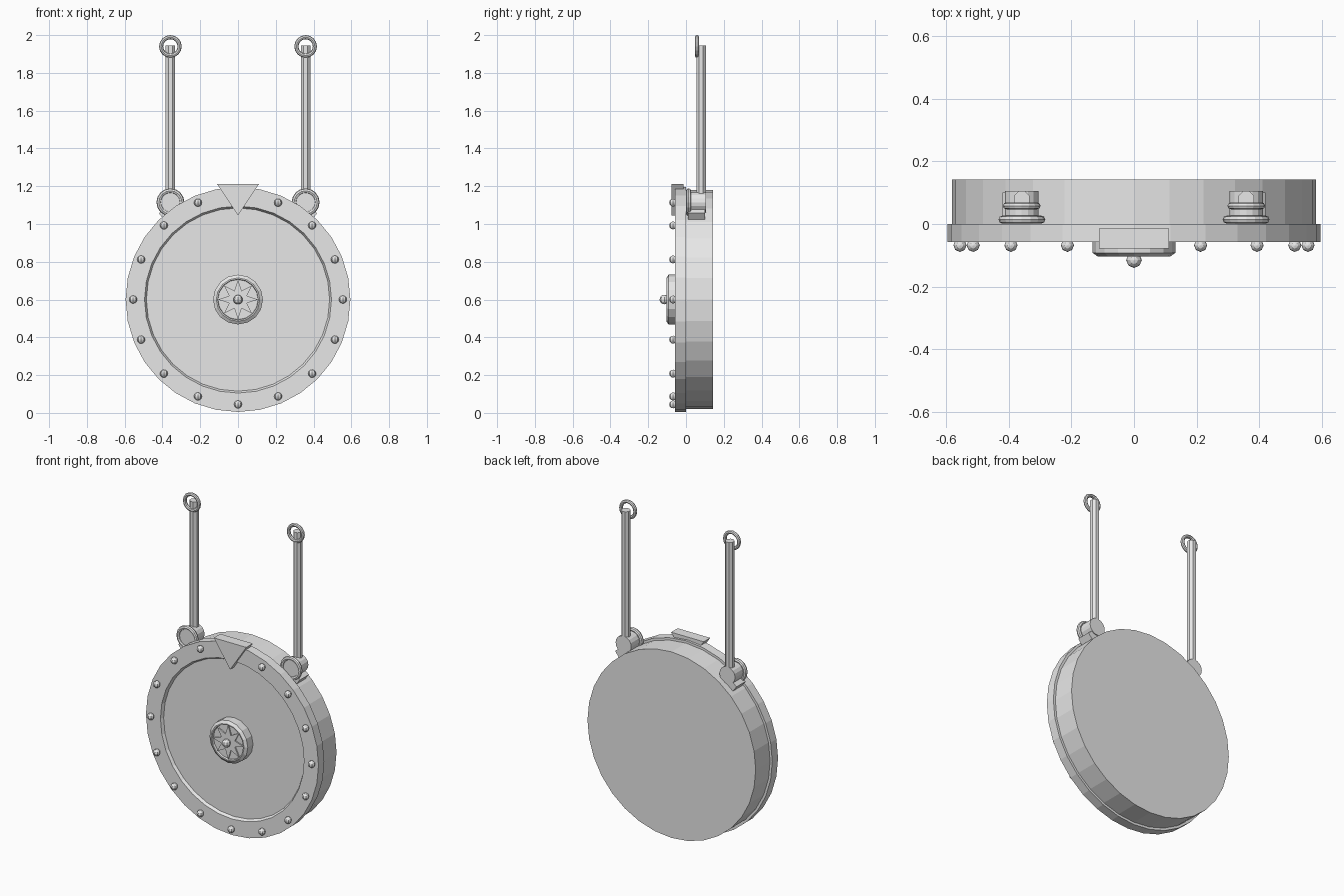
import bpy, bmesh, math
from mathutils import Vector, Matrix

cube = bpy.data.objects.get("Cube")
if cube:
    bpy.data.objects.remove(cube)

grey = bpy.data.materials.new("plain grey")
grey.use_nodes = True
grey.diffuse_color = (0.8, 0.8, 0.8, 1)
grey.node_tree.nodes["Principled BSDF"].inputs["Base Color"].default_value = (0.8, 0.8, 0.8, 1)
CENTRE = 0.6


def finish(name, bm):
    bmesh.ops.recalc_face_normals(bm, faces=bm.faces)
    mesh = bpy.data.meshes.new(name)
    bm.to_mesh(mesh)
    bm.free()
    obj = bpy.data.objects.new(name, mesh)
    bpy.context.collection.objects.link(obj)
    mesh.materials.append(grey)
    return obj


def lathe(name, profile, segments, x=0, z=CENTRE, closed=False):
    """Spin (radius, y) points around a front-to-back axis."""
    bm = bmesh.new()
    rings = []
    for r, y in profile:
        if r == 0:
            rings.append([bm.verts.new((x, y, z))] * segments)
        else:
            rings.append([bm.verts.new((x + r * math.sin(a), y, z + r * math.cos(a)))
                          for a in (math.tau * i / segments for i in range(segments))])
    pairs = list(zip(rings, rings[1:])) + ([(rings[-1], rings[0])] if closed else [])
    for a, b in pairs:
        for i in range(segments):
            j = (i + 1) % segments
            bm.faces.new(list(dict.fromkeys((a[i], a[j], b[j], b[i]))))
    return finish(name, bm)


def ring(name, x, y, z, radius, tube, segments=16):
    profile = [(radius + tube * math.cos(a), y + tube * math.sin(a))
               for a in (math.tau * i / 8 for i in range(8))]
    return lathe(name, profile, segments, x, z, closed=True)


def prism(name, outline, y0, y1):
    """Extrude an (x, z) outline from y0 to y1."""
    bm = bmesh.new()
    face = bm.faces.new([bm.verts.new((x, y0, z)) for x, z in outline])
    new = bmesh.ops.extrude_face_region(bm, geom=[face])["geom"]
    bmesh.ops.translate(bm, vec=(0, y1 - y0, 0),
                        verts=[v for v in new if isinstance(v, bmesh.types.BMVert)])
    return finish(name, bm)


def stud(name, x, y, z, radius):
    bm = bmesh.new()
    bmesh.ops.create_uvsphere(bm, u_segments=8, v_segments=6, radius=radius,
                              matrix=Matrix.Translation((x, y, z)))
    return finish(name, bm)


# Round case and the studded front rim with its sunken face
lathe("case_back", [(0, -0.01), (0.58, -0.01), (0.58, 0.142), (0, 0.142)], 32)
lathe("front_rim", [(0, -0.04), (0.485, -0.04), (0.495, -0.057), (0.595, -0.057),
                    (0.595, 0.0), (0, 0.0)], 32)

# Rim studs, leaving out the one under the top marker
for i in range(1, 16):
    a = math.tau * i / 16
    stud("rim_stud", 0.555 * math.sin(a), -0.068, CENTRE + 0.555 * math.cos(a), 0.021)

# Top marker
prism("top_marker", [(-0.112, 1.213), (0.112, 1.213), (0, 1.045)], -0.078, -0.014)

# Centre boss with a raised eight-pointed star and a stud
lathe("centre_boss", [(0, -0.03), (0.132, -0.03), (0.132, -0.092), (0.115, -0.104),
                      (0.108, -0.104), (0.106, -0.09), (0, -0.09)], 16)
star = []
for i in range(16):
    r = 0.106 if i % 2 == 0 else 0.05
    a = math.tau * i / 16
    star.append((r * math.sin(a), CENTRE + r * math.cos(a)))
prism("star", star, -0.098, -0.08)
stud("centre_stud", 0, -0.115, CENTRE, 0.025)

# Hangers on both sides
for side, s in (("left", 1), ("right", -1)):
    x = 0.358 * s
    ring(side + "_lower_ring", x, 0.014, 1.115, 0.061, 0.013)
    lathe(side + "_pivot", [(0, 0.008), (0.054, 0.008), (0.054, 0.105), (0, 0.105)], 16, x, 1.115)

    # Mounting block turned to follow the case edge
    bm = bmesh.new()
    place = (Matrix.Translation((x, 0.055, 1.06)) @ Matrix.Rotation(s * math.radians(37), 4, 'Y')
             @ Matrix.Diagonal((0.1, 0.09, 0.07, 1)))
    bmesh.ops.create_cube(bm, size=1, matrix=place)
    finish(side + "_mount", bm)

    # Upright rod
    bm = bmesh.new()
    bmesh.ops.create_cone(bm, cap_ends=True, segments=8, radius1=0.027, radius2=0.027, depth=0.82,
                          matrix=Matrix.Translation((x, 0.08, 1.535)) @ Matrix.Rotation(math.pi / 8, 4, 'Z'))
    finish(side + "_rod", bm)
    ring(side + "_upper_ring", x, 0.058, 1.94, 0.049, 0.011)
